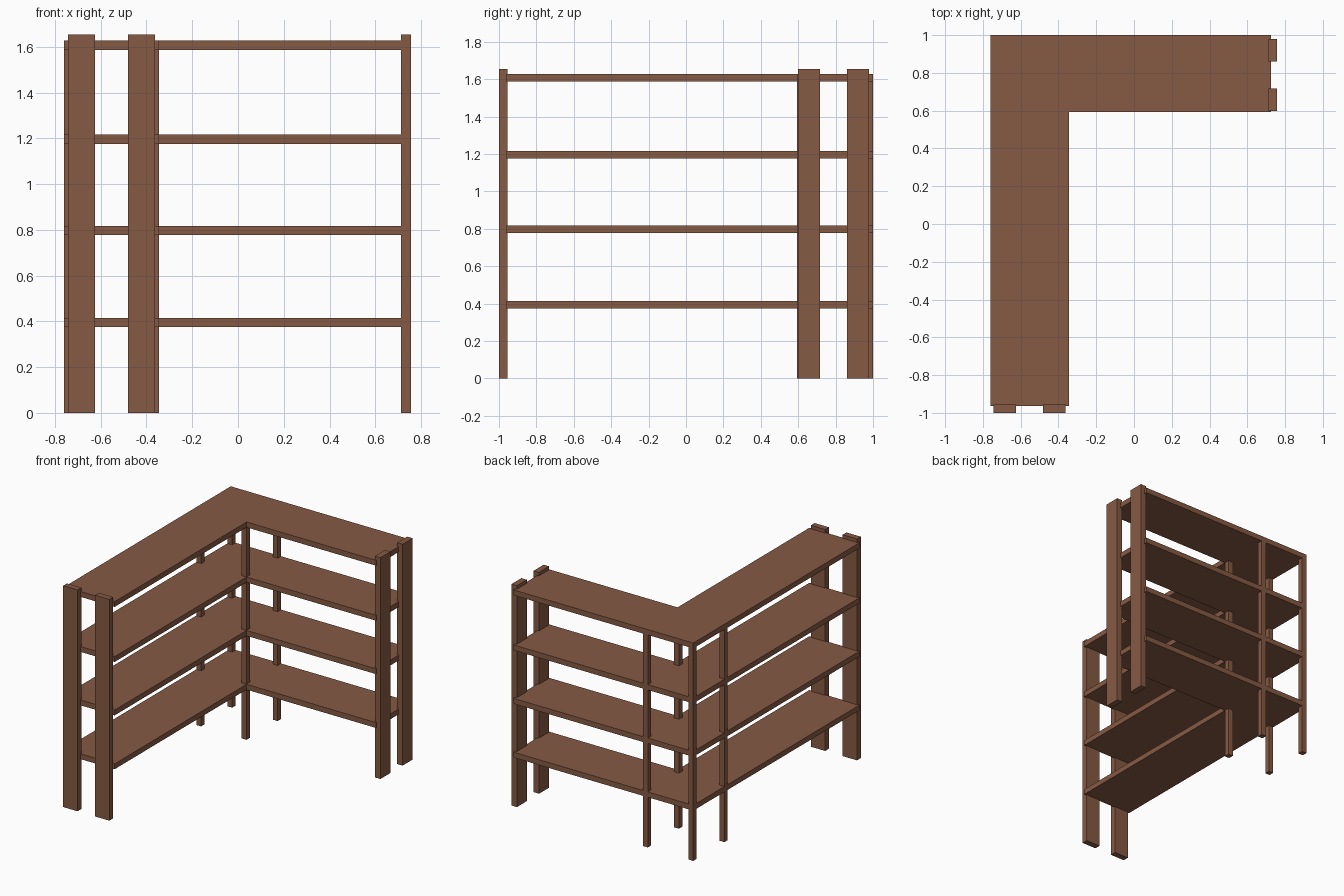
import bpy, bmesh

if "Cube" in bpy.data.objects:
    bpy.data.objects.remove(bpy.data.objects["Cube"])

wood = bpy.data.materials.new("brown_wood")
wood.diffuse_color = (0.24, 0.101, 0.058, 1)
wood.use_nodes = True
wood.node_tree.nodes["Principled BSDF"].inputs["Base Color"].default_value = wood.diffuse_color

X0, XI, X1 = -0.76, -0.345, 0.725   # left side, inner corner, right end of shelves
Y0, YI, Y1 = -0.963, 0.593, 1.0     # front end, inner corner, back of shelves
TOP, POST = 1.653, 0.04


def prism(name, outline, z0, z1):
    """Extrude a counter-clockwise outline from z0 to z1."""
    bm = bmesh.new()
    face = bm.faces.new([bm.verts.new((x, y, z0)) for x, y in outline])
    ext = bmesh.ops.extrude_face_region(bm, geom=[face], use_keep_orig=True)
    for v in ext["geom"]:
        if isinstance(v, bmesh.types.BMVert):
            v.co.z = z1
    bmesh.ops.recalc_face_normals(bm, faces=bm.faces)
    mesh = bpy.data.meshes.new(name)
    bm.to_mesh(mesh)
    bm.free()
    mesh.materials.append(wood)
    ob = bpy.data.objects.new(name, mesh)
    bpy.context.collection.objects.link(ob)
    return ob


def box(name, x0, x1, y0, y1, z0, z1):
    return prism(name, [(x0, y0), (x1, y0), (x1, y1), (x0, y1)], z0, z1)


# L-shaped shelves
L = [(X0, Y0), (XI, Y0), (XI, YI), (X1, YI), (X1, Y1), (X0, Y1)]
for i, z in enumerate((0.375, 0.777, 1.176, 1.587)):
    prism(f"shelf_{i + 1}", L, z, z + 0.04)

# Wide boards at the front end
for i, x in enumerate((-0.744, -0.481)):
    box(f"front_end_board_{i + 1}", x, x + 0.118, -1.0, -0.955, 0, TOP)

# Wide boards at the right end
for i, y in enumerate((0.599, 0.861)):
    box(f"right_end_board_{i + 1}", 0.712, 0.757, y, y + 0.118, 0, TOP)

# Four slim square posts at the corner, ending under the top shelf
for i, x in enumerate((X0, XI - POST)):
    for j, y in enumerate((YI, Y1 - POST)):
        box(f"corner_post_{2 * i + j + 1}", x, x + POST, y, y + POST, 0, 1.6)
